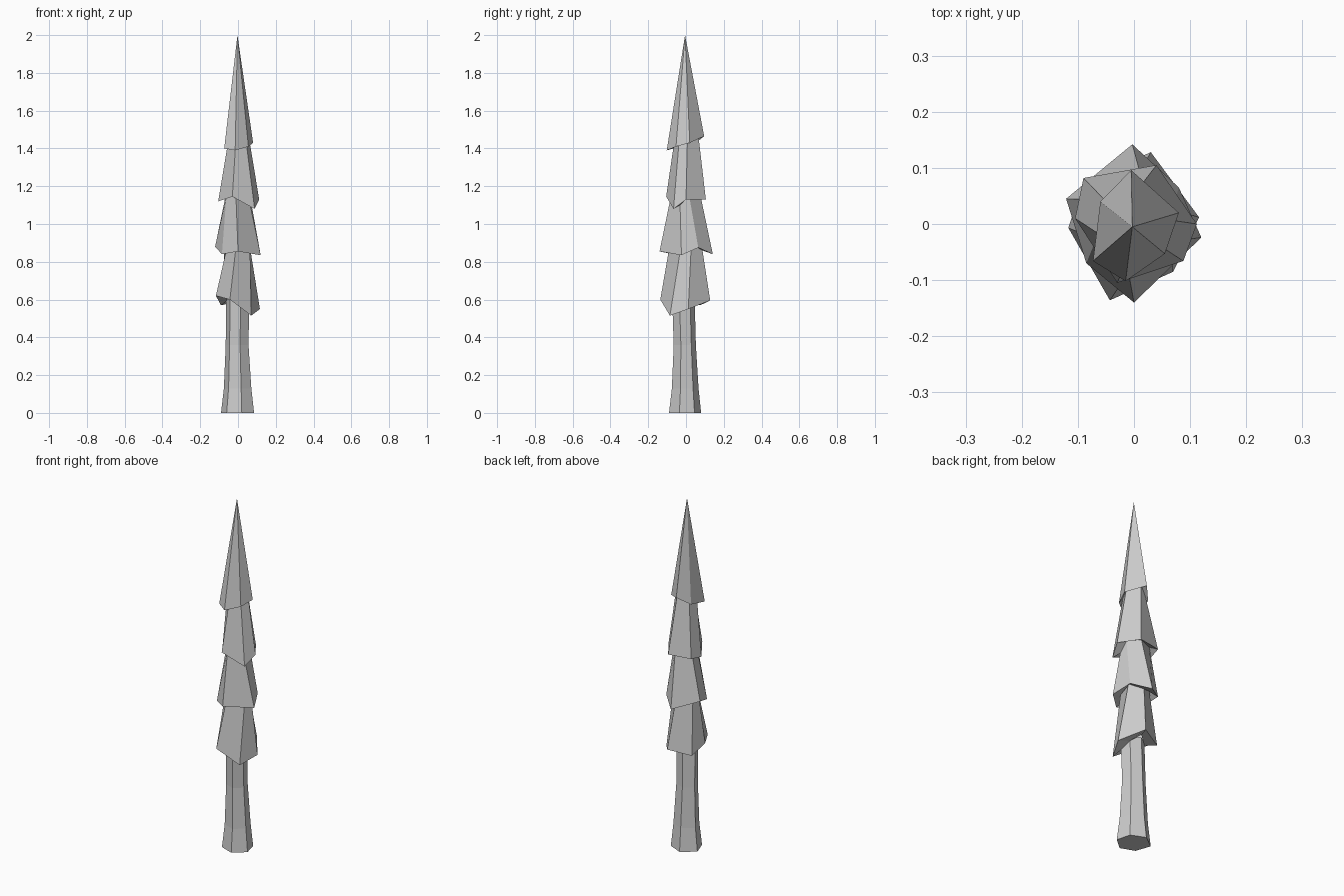
import bpy, bmesh
from mathutils import Vector

if "Cube" in bpy.data.objects:
    bpy.data.objects.remove(bpy.data.objects["Cube"])


def loft(name, rings, cap_bottom=False, apex=None):
    """Flat-shaded skin over rings listed from bottom to top."""
    bm = bmesh.new()
    vr = [[bm.verts.new(p) for p in r] for r in rings]
    n = len(rings[0])
    for a, b in zip(vr, vr[1:]):
        for i in range(n):
            j = (i + 1) % n
            bm.faces.new((a[i], a[j], b[j], b[i]))
    if cap_bottom:
        bm.faces.new(vr[0][::-1])
    if apex:
        tip = bm.verts.new(apex)
        for i in range(n):
            bm.faces.new((vr[-1][i], vr[-1][(i + 1) % n], tip))
    me = bpy.data.meshes.new(name)
    bm.to_mesh(me)
    bm.free()
    ob = bpy.data.objects.new(name, me)
    bpy.context.collection.objects.link(ob)
    return ob


# Trunk: irregular hexagon, flared at the root
base = [(0.02, -0.09), (0.085, -0.035), (0.065, 0.045),
        (-0.015, 0.08), (-0.09, 0.025), (-0.06, -0.06)]


def trunk_ring(s, z, dx=0.0, dy=0.0):
    return [Vector((x * s + dx, y * s + dy, z)) for x, y in base]


trunk_top = trunk_ring(0.7, 0.60, 0.0, -0.01)
loft("trunk", [trunk_ring(1, 0), trunk_ring(0.83, 0.13),
               trunk_ring(0.69, 0.36, -0.003, -0.003), trunk_top], cap_bottom=True)

# Foliage: ragged lower edge of each tier, lowest first
tiers = [
    [(-0.043, -0.136, 0.60), (0.07, -0.085, 0.515), (0.116, 0.012, 0.55),
     (0.03, 0.128, 0.595), (-0.09, 0.075, 0.57), (-0.117, -0.007, 0.62)],
    [(0.0, -0.14, 0.855), (0.12, -0.024, 0.835), (0.08, 0.065, 0.875),
     (-0.003, 0.142, 0.84), (-0.121, 0.045, 0.88), (-0.085, -0.07, 0.84)],
    [(-0.03, -0.105, 1.145), (0.088, -0.066, 1.08), (0.112, 0.0, 1.13),
     (0.04, 0.105, 1.13), (-0.09, 0.082, 1.13), (-0.105, 0.01, 1.12)],
    [(-0.015, -0.102, 1.39), (0.055, -0.053, 1.41), (0.08, 0.02, 1.43),
     (-0.005, 0.096, 1.465), (-0.06, 0.04, 1.42), (-0.073, -0.066, 1.40)],
]
rings = [[Vector((p.x, p.y, q[2] + 0.02)) for p, q in zip(trunk_top, tiers[0])]]
for k, tier in enumerate(tiers):
    rings.append([Vector(p) for p in tier])
    if k + 1 < len(tiers):
        # Narrow neck tucked beneath the tier above
        neck = []
        for p, q in zip(tier, tiers[k + 1]):
            m = (Vector(p) * 0.4 + Vector(q) * 0.6) * 0.64
            neck.append(Vector((m.x, m.y, q[2] + 0.02)))
        rings.append(neck)
loft("foliage", rings, apex=(-0.003, -0.005, 2.0))
